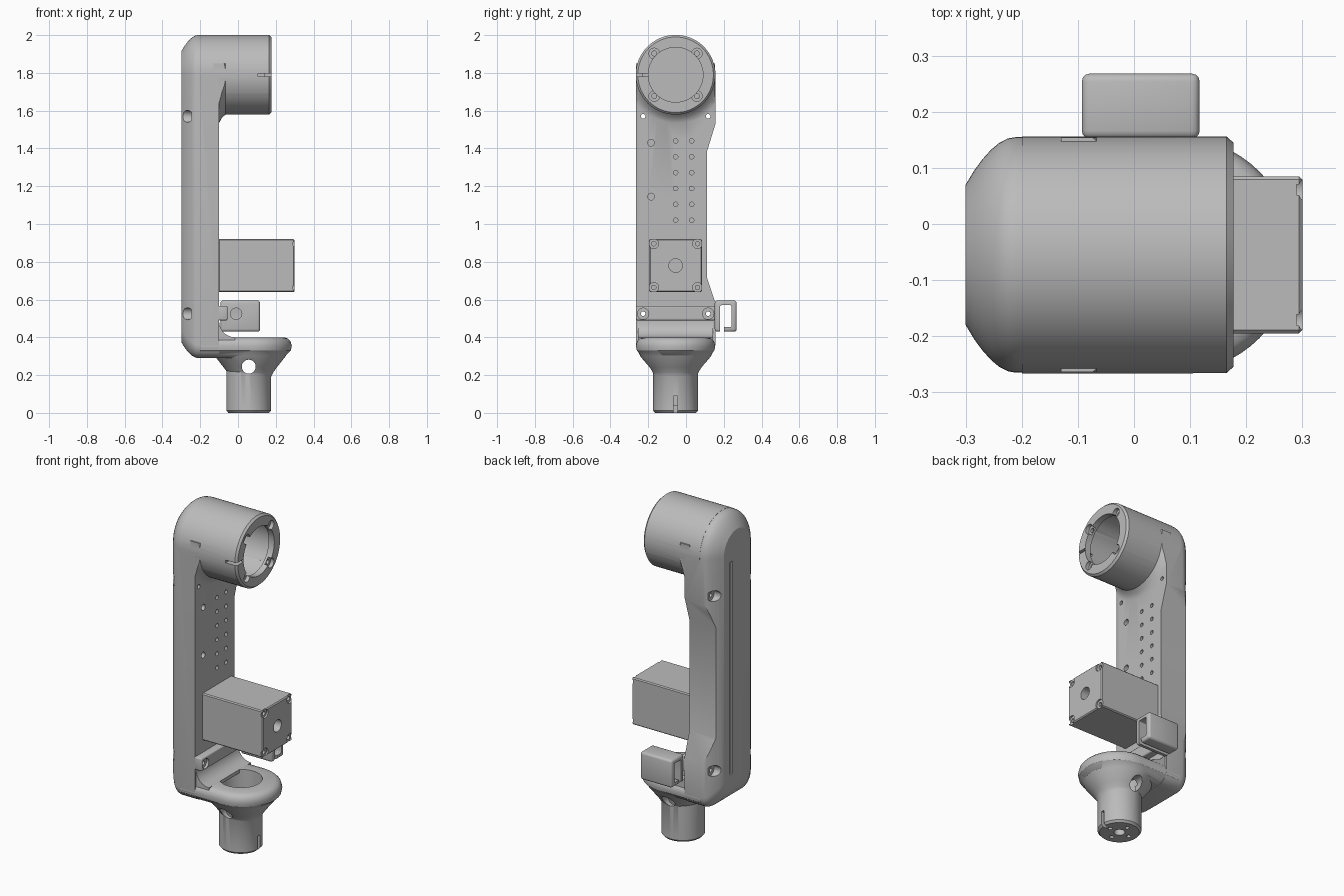
import bpy, bmesh
from math import sin, cos, pi, radians
from mathutils import Vector

if "Cube" in bpy.data.objects:
    bpy.data.objects.remove(bpy.data.objects["Cube"])

grey = bpy.data.materials.new("plain grey")
grey.use_nodes = True
COLOUR = (0.5, 0.5, 0.5, 1)
grey.diffuse_color = COLOUR
grey.node_tree.nodes["Principled BSDF"].inputs["Base Color"].default_value = COLOUR

CY = -0.055            # centre line of the arm in y
HEAD_Z = 1.79          # head axis height
R = 0.21               # half width of the arm
SX = 0.057             # spindle axis in x


def loft(name, rings):
    """Closed solid through matching rings of points."""
    bm = bmesh.new()
    loops = [[bm.verts.new(p) for p in ring] for ring in rings]
    n = len(loops[0])
    for a, b in zip(loops, loops[1:]):
        for i in range(n):
            j = (i + 1) % n
            bm.faces.new((a[i], a[j], b[j], b[i]))
    bm.faces.new(loops[0])
    bm.faces.new(loops[-1])
    bmesh.ops.recalc_face_normals(bm, faces=bm.faces)
    mesh = bpy.data.meshes.new(name)
    bm.to_mesh(mesh)
    bm.free()
    mesh.materials.append(grey)
    ob = bpy.data.objects.new(name, mesh)
    bpy.context.collection.objects.link(ob)
    return ob


def lathe(name, axis, u, v, profile, n=32):
    """Solid of revolution; u, v place the axis, profile is (position, radius)."""
    rings = []
    for t, r in profile:
        ring = []
        for i in range(n):
            a = 2 * pi * i / n
            p, q = u + r * cos(a), v + r * sin(a)
            ring.append({"x": (t, p, q), "y": (p, t, q), "z": (p, q, t)}[axis])
        rings.append(ring)
    return loft(name, rings)


def prism(name, axis, pts, lo, hi):
    """Extrude a 2D outline along x or y."""
    place = (lambda t, p: (t, *p)) if axis == "x" else (lambda t, p: (p[0], t, p[1]))
    return loft(name, [[place(t, p) for p in pts] for t in (lo, hi)])


def box(name, x0, x1, y0, y1, z0, z1):
    return prism(name, "x", [(y0, z0), (y1, z0), (y1, z1), (y0, z1)], x0, x1)


def apply_mod(ob, kind, **settings):
    mod = ob.modifiers.new("step", kind)
    for key, value in settings.items():
        setattr(mod, key, value)
    bpy.context.view_layer.objects.active = ob
    bpy.ops.object.modifier_apply(modifier=mod.name)


def combine(ob, others, op="DIFFERENCE"):
    for other in others:
        apply_mod(ob, "BOOLEAN", operation=op, solver="EXACT", object=other)
        bpy.data.objects.remove(other)


def hole(axis, u, v, lo, hi, r, n=20):
    return lathe("cutter", axis, u, v, [(lo, r), (hi, r)], n)


def bevel(ob, width, segments=3):
    apply_mod(ob, "BEVEL", width=width, segments=segments,
              limit_method="ANGLE", angle_limit=radians(40))


def arc(cx, cy, r, a0, a1, n):
    return [(cx + r * cos(radians(a0 + (a1 - a0) * i / n)),
             cy + r * sin(radians(a0 + (a1 - a0) * i / n))) for i in range(n + 1)]


# Arm: round-topped column, softened towards its back face
def arm_outline(r, c=0.07):
    zb = 0.29 + R - r
    return (arc(CY, HEAD_Z, r, 0, 180, 32)
            + arc(CY - r + c, zb + c, c, 180, 270, 6)
            + arc(CY + r - c, zb + c, c, 270, 360, 6))


steps = [(-0.30 + 0.09 * i / 6, 0.125 + 0.085 * sin(pi / 2 * i / 6) ** 0.9) for i in range(7)]
arm = loft("arm", [[(x, y, z) for y, z in arm_outline(r)] for x, r in steps + [(-0.10, R)]])

# Waist cut into the left side
waist = [(0.11, 0.72), (0.11, 1.38), (0.156, 1.53), (0.3, 1.53), (0.3, 0.58), (0.156, 0.58)]
combine(arm, [prism("cutter", "x", waist, -0.4, 0)])

# Head: cylinder with a flared root kept to the arm's width
flare = lathe("flare", "x", CY, HEAD_Z, [(-0.13, 0.265), (-0.10, 0.255), (-0.085, 0.228), (-0.06, 0.205)], 64)
combine(flare, [box("limit", -0.2, 0, CY - R + 0.001, CY + R - 0.001, 1.4, 1.85)], "INTERSECT")
head = lathe("head", "x", CY, HEAD_Z, [(-0.2, 0.211), (0.165, 0.211), (0.177, 0.2)], 64)
combine(arm, [flare, head], "UNION")

# Head cavity, mouth, screw seats and side slot
combine(arm, [hole("x", CY, HEAD_Z, -0.23, 0.14, 0.172, 48),
              hole("x", CY, HEAD_Z, 0.1, 0.2, 0.145, 48),
              box("cutter", 0.105, 0.2, -0.3, -0.2, HEAD_Z - 0.008, HEAD_Z + 0.008)])
for sy in (-1, 1):
    for sz in (-1, 1):
        y, z = CY + sy * 0.113, HEAD_Z + sz * 0.113
        combine(arm, [hole("x", y, z, 0.155, 0.2, 0.028), hole("x", y, z, 0.1, 0.2, 0.013)])

# Cover bolts, mounting holes and back groove
for y in (CY - 0.172, CY + 0.172):
    for z in (0.525, 1.57):
        combine(arm, [hole("x", y, z, -0.4, 0, 0.012, 16), hole("x", y, z, -0.4, -0.245, 0.032)])
for i in range(6):
    for y in (CY, 0.03):
        combine(arm, [hole("x", y, 1.02 + 0.084 * i, -0.15, 0, 0.012, 14)])
for z in (1.145, 1.43):
    combine(arm, [hole("x", -0.185, z, -0.15, 0, 0.018, 16)])
combine(arm, [box("cutter", -0.4, -0.29, -0.012, 0.012, 0.47, 1.74)])

# Base: rounded shelf, neck and spindle
shelf_steps = [(0.291, 0.15), (0.305, 0.18), (0.33, 0.205), (0.355, 0.21),
               (0.38, 0.203), (0.393, 0.19), (0.40, 0.17)]
base = loft("base", [[(x, y, z) for x, y in arc(0.075, CY, r, -90, 90, 32)
                      + [(-0.2, CY + r), (-0.2, CY - r)]] for z, r in shelf_steps])
neck = lathe("neck", "z", SX + 0.008, CY, [(0.19, 0.11), (0.215, 0.122), (0.24, 0.14),
                                           (0.3, 0.187), (0.335, 0.203)], 48)
spindle = lathe("spindle", "z", SX, CY, [(0, 0.108), (0.012, 0.119), (0.25, 0.119)], 48)
combine(base, [neck, spindle], "UNION")
combine(base, [hole("z", SX, CY, 0.26, 0.5, 0.117, 48),
               hole("z", SX, CY, 0.04, 0.3, 0.095, 48),
               hole("z", SX, CY, -0.1, 0.1, 0.03),
               hole("y", SX, 0.245, -0.4, 0.3, 0.037, 24),
               box("cutter", 0.14, 0.3, CY - 0.01, CY + 0.01, -0.1, 0.09)])
for dx, dy in ((1, 0), (-1, 0), (0, 1), (0, -1)):
    combine(base, [hole("z", SX + dx * 0.065, CY + dy * 0.065, -0.1, 0.1, 0.012, 14)])

# Fillet between arm and shelf
fillet = prism("inner_fillet", "y", [(-0.12, 0.48), (-0.12, 0.38), (-0.015, 0.38), (-0.015, 0.40)]
               + arc(-0.015, 0.485, 0.085, 270, 180, 8), CY - R + 0.012, CY + R - 0.012)

# Motor with corner screws and a central shaft hole
MZ = 0.78
motor = box("motor", -0.105, 0.30, CY - 0.14, CY + 0.14, MZ - 0.14, MZ + 0.14)
bevel(motor, 0.006, 1)
combine(motor, [hole("x", CY, MZ, 0.25, 0.4, 0.036, 24)])
for sy in (-1, 1):
    for sz in (-1, 1):
        y, z = CY + sy * 0.116, MZ + sz * 0.116
        combine(motor, [hole("x", y, z, 0.29, 0.4, 0.026), hole("x", y, z, 0.25, 0.4, 0.012, 14)])

# Clamp bar across the arm
bar = box("clamp_bar", -0.105, -0.055, CY - R, CY + R, 0.49, 0.567)
bevel(bar, 0.008)
for y in (CY - 0.172, CY + 0.172):
    combine(bar, [hole("x", y, 0.525, -0.2, 0, 0.012, 16), hole("x", y, 0.525, -0.07, 0, 0.03)])

# Cable hook on the left side
outer = box("cable_hook", -0.093, 0.117, 0.152, 0.268, 0.43, 0.595)
bevel(outer, 0.014)
inner = box("cutter", -0.3, 0.3, 0.18, 0.242, 0.455, 0.57)
bevel(inner, 0.008)
combine(outer, [inner, box("cutter", -0.3, 0.3, 0.18, 0.2, 0.4, 0.5),
                hole("y", -0.01, 0.525, 0.1, 0.2, 0.03)])

# Smooth round surfaces, keep edges sharp
for ob in (arm, base, fillet, motor, bar, outer):
    bpy.ops.object.select_all(action="DESELECT")
    ob.select_set(True)
    bpy.context.view_layer.objects.active = ob
    bpy.ops.object.shade_smooth_by_angle(angle=radians(30))
